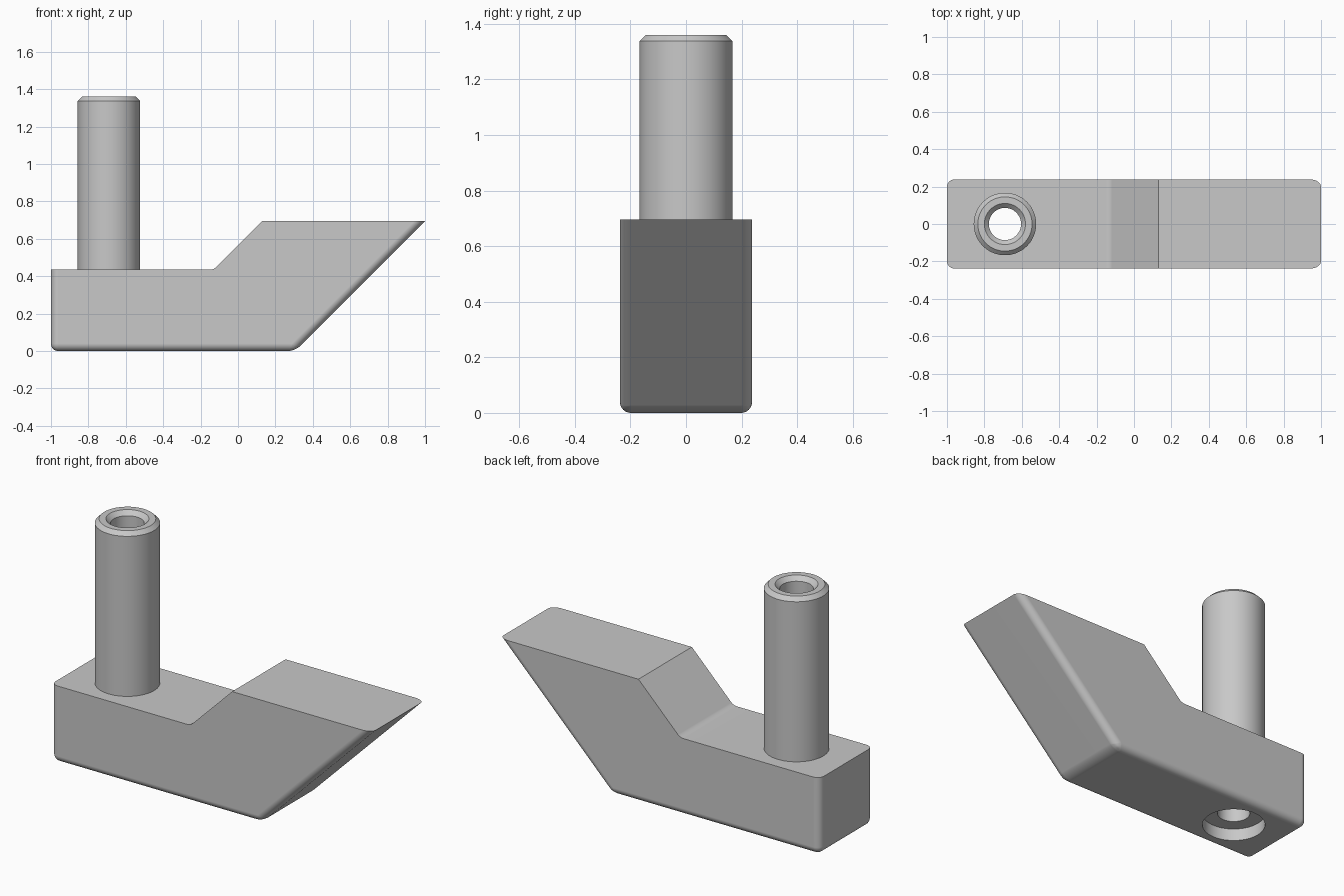
import bpy
import bmesh
import math
from mathutils import Vector

cube = bpy.data.objects.get("Cube")
if cube:
    bpy.data.objects.remove(cube, do_unlink=True)

HALF_WIDTH = 0.238
PIN_X, PIN_R = -0.69, 0.167
PIN_TOP, RECESS = 1.36, 0.07

grey = bpy.data.materials.new("light_grey")
grey.use_nodes = True
colour = (0.58, 0.58, 0.58, 1)
grey.diffuse_color = colour
grey.node_tree.nodes["Principled BSDF"].inputs["Base Color"].default_value = colour


def make_object(name, bm):
    bmesh.ops.recalc_face_normals(bm, faces=bm.faces[:])
    mesh = bpy.data.meshes.new(name)
    bm.to_mesh(mesh)
    bm.free()
    mesh.materials.append(grey)
    obj = bpy.data.objects.new(name, mesh)
    bpy.context.collection.objects.link(obj)
    return obj


def activate(obj):
    bpy.ops.object.select_all(action="DESELECT")
    obj.select_set(True)
    bpy.context.view_layer.objects.active = obj


def round_edges(bm, test, radius, segments):
    bmesh.ops.bevel(bm, geom=[e for e in bm.edges if test(e)], offset=radius,
                    offset_type="OFFSET", segments=segments, profile=0.5,
                    affect="EDGES", clamp_overlap=True)


def lathe(name, profile):
    """Revolve a closed (radius, height) outline about the pin axis."""
    bm = bmesh.new()
    verts = [bm.verts.new((PIN_X + r, 0, z)) for r, z in profile]
    edges = [bm.edges.new((verts[i - 1], verts[i])) for i in range(len(verts))]
    bmesh.ops.spin(bm, geom=verts + edges, cent=(PIN_X, 0, 0), axis=(0, 0, 1),
                   angle=math.tau, steps=64, use_merge=True)
    bmesh.ops.remove_doubles(bm, verts=bm.verts[:], dist=1e-5)
    return make_object(name, bm)


# Cranked body: side outline extruded across the width
outline = [(-1, 0), (0.305, 0), (1, 0.695), (0.13, 0.695), (-0.13, 0.435), (-1, 0.435)]
bm = bmesh.new()
side = bm.faces.new([bm.verts.new((x, -HALF_WIDTH, z)) for x, z in outline])
extruded = bmesh.ops.extrude_face_region(bm, geom=[side], use_keep_orig=True)
moved = [v for v in extruded["geom"] if isinstance(v, bmesh.types.BMVert)]
bmesh.ops.translate(bm, verts=moved, vec=Vector((0, 2 * HALF_WIDTH, 0)))
bmesh.ops.recalc_face_normals(bm, faces=bm.faces[:])

# Fillet in the inner corner of the crank
round_edges(bm, lambda e: all(abs(v.co.x + 0.13) < 1e-4 for v in e.verts), 0.02, 4)


def is_outer_edge(edge):
    # Bottom rim, end corners and slanted corners; the upper rim stays sharp
    return any(v.co.z < 1e-4 for v in edge.verts)


round_edges(bm, is_outer_edge, 0.04, 8)
body = make_object("body", bm)

# Bore for the pin, left open as a recess underneath
bm = bmesh.new()
bmesh.ops.create_cone(bm, cap_ends=True, segments=64, radius1=PIN_R - 0.001,
                      radius2=PIN_R - 0.001, depth=2)
bmesh.ops.translate(bm, verts=bm.verts[:], vec=Vector((PIN_X, 0, 0)))
cutter = make_object("bore_cutter", bm)
cutter.hide_render = True
activate(body)
bore = body.modifiers.new("bore", "BOOLEAN")
bore.operation = "DIFFERENCE"
bore.solver = "EXACT"
bore.object = cutter
bpy.ops.object.modifier_apply(modifier=bore.name)
bpy.data.objects.remove(cutter, do_unlink=True)

# Hollow pin with chamfered rim and countersunk hole
pin = lathe("hollow_pin", [
    (0.086, RECESS), (PIN_R, RECESS), (PIN_R, PIN_TOP - 0.022),
    (PIN_R - 0.022, PIN_TOP), (0.11, PIN_TOP), (0.086, PIN_TOP - 0.024)])

# Smooth round surfaces, flat broad faces
for obj in (body, pin):
    activate(obj)
    bpy.ops.object.shade_smooth_by_angle(angle=math.radians(30))
    weighted = obj.modifiers.new("weighted_normals", "WEIGHTED_NORMAL")
    weighted.keep_sharp = True
